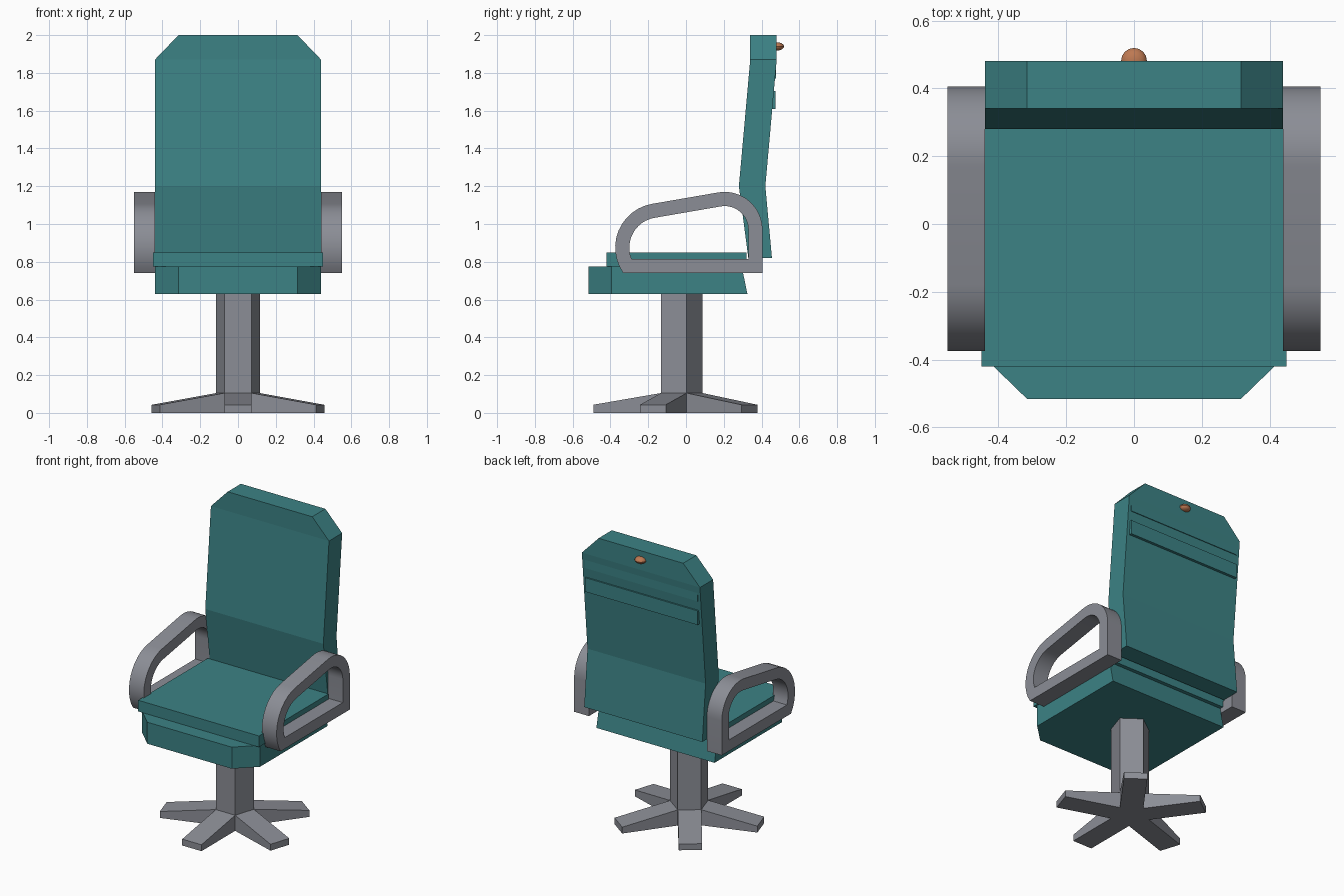
import bpy, bmesh, math
from mathutils import Matrix, Vector

old = bpy.data.objects.get("Cube")
if old:
    bpy.data.objects.remove(old, do_unlink=True)


def material(name, rgb):
    m = bpy.data.materials.new(name)
    m.use_nodes = True
    m.diffuse_color = (*rgb, 1)
    m.node_tree.nodes["Principled BSDF"].inputs["Base Color"].default_value = (*rgb, 1)
    return m


TEAL = material("teal upholstery", (0.045, 0.225, 0.235))
GREY = material("grey metal", (0.26, 0.27, 0.305))
COPPER = material("copper", (0.51, 0.19, 0.085))


def finish(name, bm, mat, smooth=False):
    bmesh.ops.recalc_face_normals(bm, faces=bm.faces)
    mesh = bpy.data.meshes.new(name)
    bm.to_mesh(mesh)
    bm.free()
    mesh.materials.append(mat)
    ob = bpy.data.objects.new(name, mesh)
    bpy.context.collection.objects.link(ob)
    if smooth:
        bpy.ops.object.select_all(action="DESELECT")
        ob.select_set(True)
        bpy.context.view_layer.objects.active = ob
        bpy.ops.object.shade_smooth_by_angle(angle=math.radians(30))
    return ob


def skin(bm, rings, closed=False):
    """Join rings of points with quads; cap the ends unless closed."""
    vs = [[bm.verts.new(p) for p in ring] for ring in rings]
    pairs = list(zip(vs, vs[1:])) + ([(vs[-1], vs[0])] if closed else [])
    for a, b in pairs:
        for i in range(len(a)):
            j = (i + 1) % len(a)
            bm.faces.new((a[i], a[j], b[j], b[i]))
    if not closed:
        bm.faces.new(vs[0])
        bm.faces.new(vs[-1])


def loft(name, rows, mat):
    """Each row is a half width and two (y, z) profile points."""
    bm = bmesh.new()
    skin(bm, [[(-w, *p), (w, *p), (w, *q), (-w, *q)] for w, p, q in rows])
    return finish(name, bm, mat)


def box(name, w, y0, y1, z0, z1, mat):
    return loft(name, [(w, (y0, z0), (y0, z1)), (w, (y1, z0), (y1, z1))], mat)


# Backrest with clipped top corners
loft("backrest", [
    (0.44, (0.33, 0.82), (0.455, 0.82)),
    (0.44, (0.28, 1.2), (0.42, 1.2)),
    (0.44, (0.34, 1.87), (0.48, 1.87)),
    (0.315, (0.34, 2.0), (0.48, 2.0))], TEAL)

# Raised bands and knob on the rear of the backrest
box("upper_back_band", 0.42, 0.44, 0.476, 1.77, 1.87, TEAL)
box("lower_back_band", 0.42, 0.43, 0.475, 1.61, 1.705, TEAL)
bm = bmesh.new()
bmesh.ops.create_uvsphere(bm, u_segments=16, v_segments=8, radius=0.038)
bmesh.ops.scale(bm, vec=(1, 1, 0.58), verts=bm.verts)
bmesh.ops.translate(bm, vec=(0, 0.481, 1.94), verts=bm.verts)
finish("back_knob", bm, COPPER, True)

# Seat base with clipped front corners, and cushion on top
loft("seat_base", [
    (0.315, (-0.516, 0.63), (-0.516, 0.775)),
    (0.44, (-0.395, 0.63), (-0.395, 0.775)),
    (0.44, (0.325, 0.63), (0.295, 0.775))], TEAL)
box("seat_cushion", 0.45, -0.42, 0.32, 0.775, 0.85, TEAL)


# Looped armrests: rear arc, sloping top, front arc, flat bottom
def arm_loop(inset):
    pts = [(0.405 - inset, 0.74 + inset)]
    rear, front, steps = 0.2 - inset, 0.235 - inset, 12
    turn = math.radians(99.8)
    end = math.pi + math.asin((0.135 - inset) / front)
    for y, z, r, a0, a1 in ((0.205, 0.97, rear, 0, turn), (-0.14, 0.875, front, turn, end)):
        for i in range(steps + 1):
            a = a0 + (a1 - a0) * i / steps
            pts.append((y + r * math.cos(a), z + r * math.sin(a)))
    return pts


for side, s in (("left", 1), ("right", -1)):
    outer, inner = arm_loop(0), arm_loop(0.075)
    bm = bmesh.new()
    skin(bm, [[(s * x, *p) for p in loop] for x, loop in
              ((0.44, outer), (0.55, outer), (0.55, inner), (0.44, inner))], closed=True)
    finish(side + "_armrest", bm, GREY, True)

# Five-sided column
R, CENTRE = 0.122, Vector((0, -0.034, 0))
bm = bmesh.new()
angles = [math.radians(90 + 72 * i) for i in range(5)]
skin(bm, [[CENTRE + Vector((R * math.cos(a), R * math.sin(a), z)) for a in angles]
          for z in (0, 0.64)])
finish("column", bm, GREY)

# Tapered foot spokes, one from each column face
apothem, half = R * math.cos(math.pi / 5), R * math.sin(math.pi / 5)
for i in range(5):
    leg = loft(f"foot_spoke_{i + 1}", [
        (half, (-apothem, 0), (-apothem, 0.105)),
        (half, (-0.457, 0), (-0.457, 0.043))], GREY)
    leg.data.transform(Matrix.Translation(CENTRE) @ Matrix.Rotation(math.radians(72 * i), 4, "Z"))
